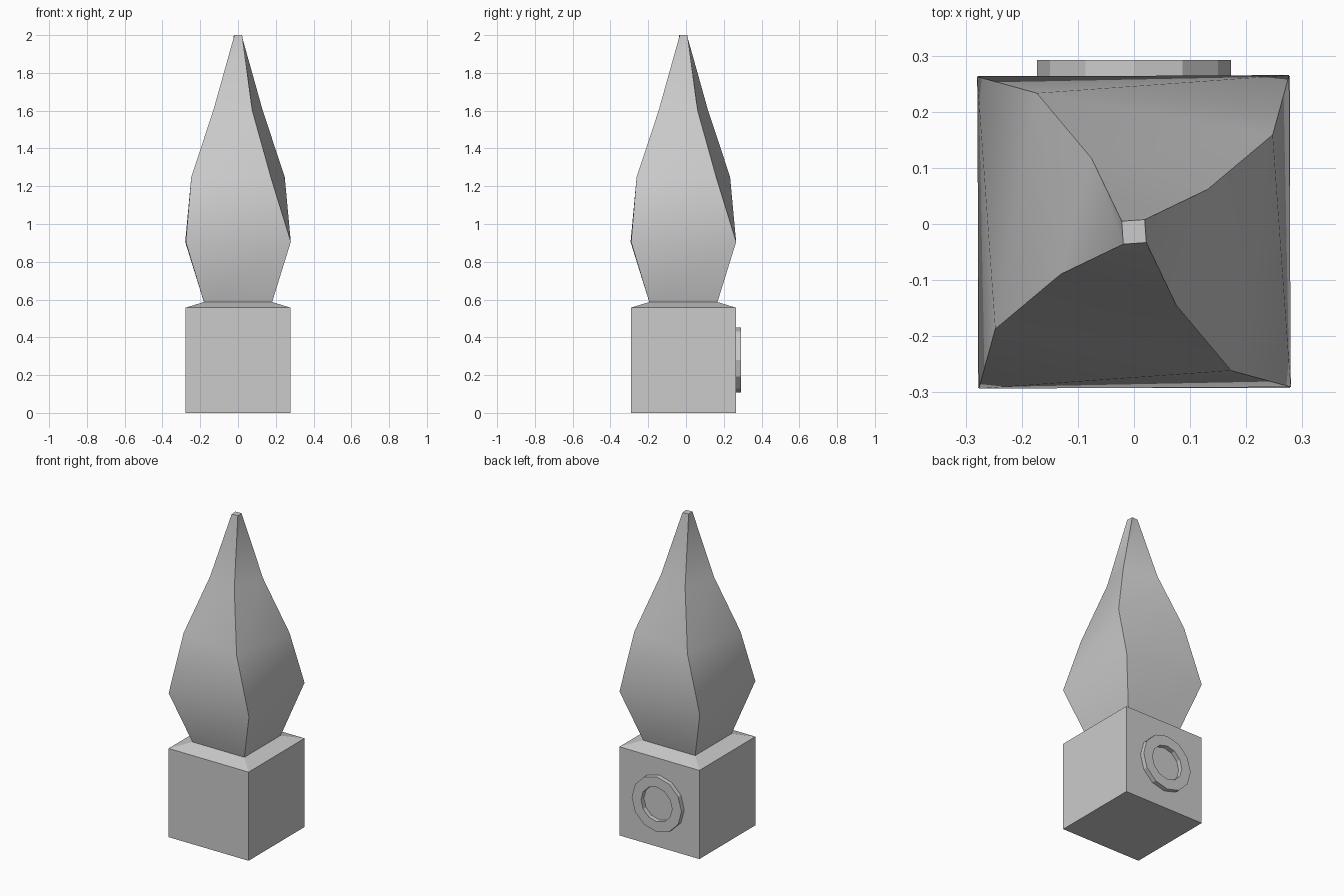
import bpy
from math import sin, cos, pi, radians

if "Cube" in bpy.data.objects:
    bpy.data.objects.remove(bpy.data.objects["Cube"])

CY = -0.014  # centre line of the post; the back ring sticks out behind it


def make_object(name, verts, faces):
    mesh = bpy.data.meshes.new(name)
    mesh.from_pydata(verts, [], faces)
    mesh.update()
    obj = bpy.data.objects.new(name, mesh)
    bpy.context.collection.objects.link(obj)
    return obj


def square_loft(name, sections, split=False):
    """Stack squares given as (z, half width, twist in degrees)."""
    verts, faces = [], []
    for z, half, twist in sections:
        r = half * 2 ** 0.5
        for k in range(4):
            a = radians(45 + 90 * k + twist)
            verts.append((r * cos(a), CY + r * sin(a), z))
    last = 4 * (len(sections) - 1)
    for base in range(0, last, 4):
        for k in range(4):
            a, b = base + k, base + (k + 1) % 4
            c, d = b + 4, a + 4
            if split:
                faces += [(a, b, c), (a, c, d)]
            else:
                faces.append((a, b, c, d))
    faces += [(3, 2, 1, 0), tuple(range(last, last + 4))]
    return make_object(name, verts, faces)


# Square base block with sloped shoulder
square_loft("base_block", [(0, 0.278, 0), (0.557, 0.278, 0), (0.587, 0.18, 0)])

# Twisted flame-shaped blade
flame = square_loft("flame", [
    (0.585, 0.18, 0), (0.905, 0.278, 0.3), (1.25, 0.2135, -10),
    (1.6, 0.107, -15), (2.0, 0.0205, 4)], split=True)
bpy.context.view_layer.objects.active = flame
flame.select_set(True)
bpy.ops.object.shade_smooth_by_angle(angle=radians(35))

# Twelve-sided ring on the back of the base
N = 12
profile = [(0.173, 0.263), (0.173, 0.292), (0.108, 0.292), (0.108, 0.263)]
verts = [(r * cos(2 * pi * i / N), y, 0.28 + r * sin(2 * pi * i / N))
         for i in range(N) for r, y in profile]
faces = []
for i in range(N):
    j = (i + 1) % N
    for k in range(4):
        m = (k + 1) % 4
        faces.append((4 * i + k, 4 * i + m, 4 * j + m, 4 * j + k))
make_object("back_ring", verts, faces)
